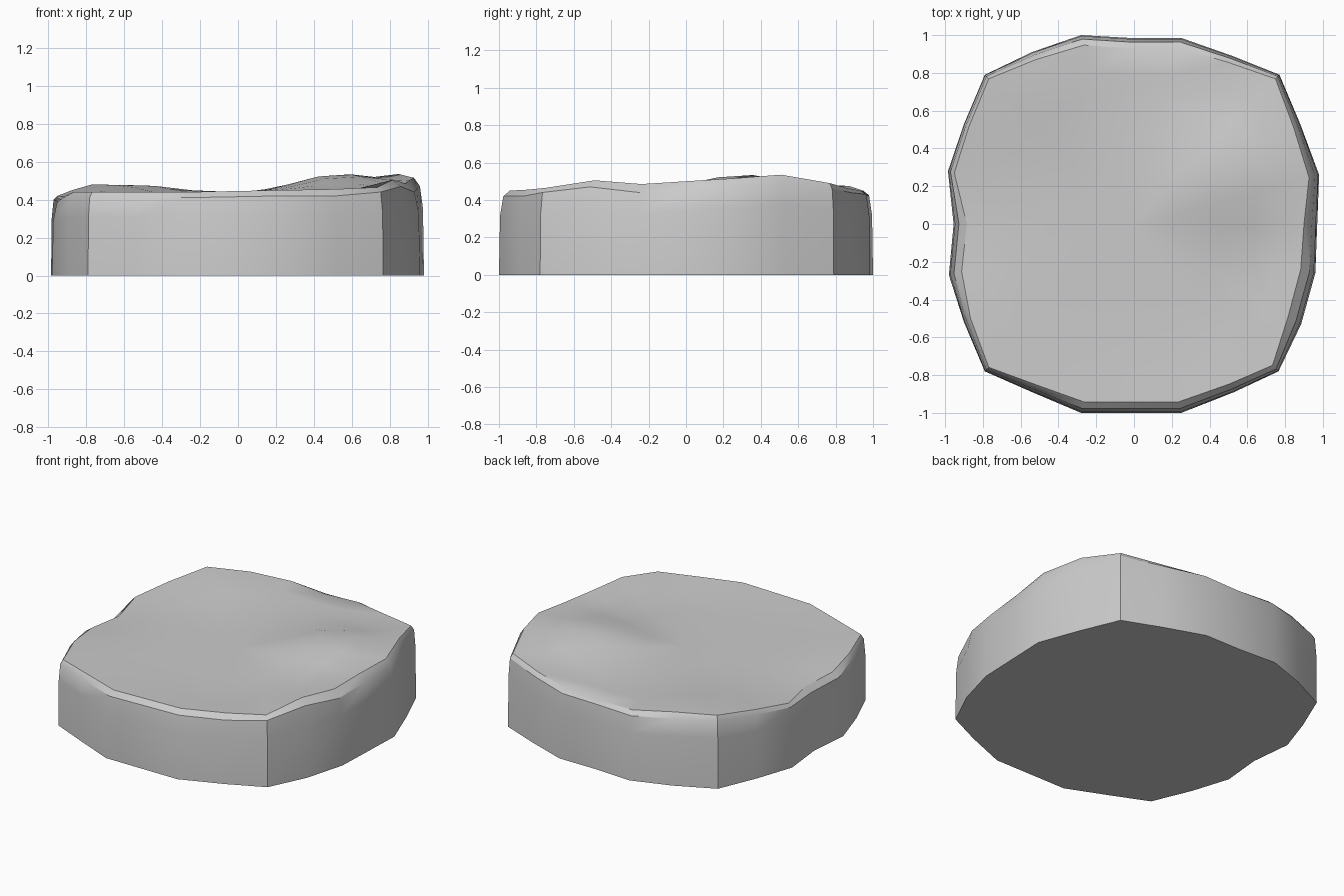
import bpy, bmesh, math

if "Cube" in bpy.data.objects:
    bpy.data.objects.remove(bpy.data.objects["Cube"])

# Outline, counter-clockwise: x, y, wall height, rim inset, rim height
OUTLINE = [
    (-0.28, -1.00, .41, .06, .44), (0.25, -1.00, .42, .06, .45),
    (0.53, -0.89, .42, .05, .455), (0.765, -0.78, .44, .045, .465),
    (0.885, -0.53, .47, .08, .505), (0.96, -0.26, .44, .08, .485),
    (0.97, 0.00, .455, .07, .50), (0.98, 0.26, .47, .055, .515),
    (0.88, 0.53, .50, .04, .535), (0.77, 0.79, .46, .03, .49),
    (0.52, 0.89, .44, .04, .465), (0.25, 0.985, .43, .055, .45),
    (-0.02, 0.985, .425, .055, .44), (-0.28, 1.00, .425, .055, .45),
    (-0.54, 0.91, .44, .045, .475), (-0.79, 0.79, .45, .03, .48),
    (-0.90, 0.53, .42, .03, .45), (-0.985, 0.28, .40, .035, .42),
    (-0.955, 0.00, .38, .07, .41), (-0.98, -0.27, .39, .07, .42),
    (-0.90, -0.52, .41, .04, .44), (-0.79, -0.78, .41, .03, .44),
    (-0.54, -0.89, .41, .045, .44),
]


def bump(x, y, cx, cy, h, r):
    return h * math.exp(-((x - cx) ** 2 + (y - cy) ** 2) / (r * r))


def top_height(x, y):
    return .435 + bump(x, y, .56, .28, .105, .32) + bump(x, y, -.6, .75, .045, .3)


bm = bmesh.new()


def ring(fn):
    return [bm.verts.new(fn(*p)) for p in OUTLINE]


def inset(x, y, d):
    s = 1 - d / math.hypot(x, y)
    return x * s, y * s


def surface(t):
    # ring on the uneven top, blending from the rim to the bumps
    def fn(x, y, zw, d, zr):
        px, py = inset(x, y, d)
        px, py = px * t, py * t
        k = min(1, (1 - t) * 3)
        return px, py, zr * (1 - k) + top_height(px, py) * k
    return fn


# Base, wall, bevelled rim, then rings across the top
rings = [
    ring(lambda x, y, zw, d, zr: (x, y, 0)),
    ring(lambda x, y, zw, d, zr: (*inset(x, y, d * .1), zw * .75)),
    ring(lambda x, y, zw, d, zr: (*inset(x, y, d * .4), zw)),
]
rings += [ring(surface(t)) for t in (1, .85, .7, .5, .25)]
n = len(OUTLINE)
for a, b in zip(rings, rings[1:]):
    for i in range(n):
        j = (i + 1) % n
        bm.faces.new((a[i], a[j], b[j], b[i]))
bm.faces.new(rings[0][::-1])
centre = bm.verts.new((0, 0, top_height(0, 0)))
for i in range(n):
    bm.faces.new((rings[-1][i], rings[-1][(i + 1) % n], centre))

mesh = bpy.data.meshes.new("stone_slab")
bm.to_mesh(mesh)
bm.free()
slab = bpy.data.objects.new("stone_slab", mesh)
bpy.context.collection.objects.link(slab)

# Smooth shading with sharp rim
bpy.context.view_layer.objects.active = slab
slab.select_set(True)
bpy.ops.object.shade_smooth_by_angle(angle=math.radians(30))
